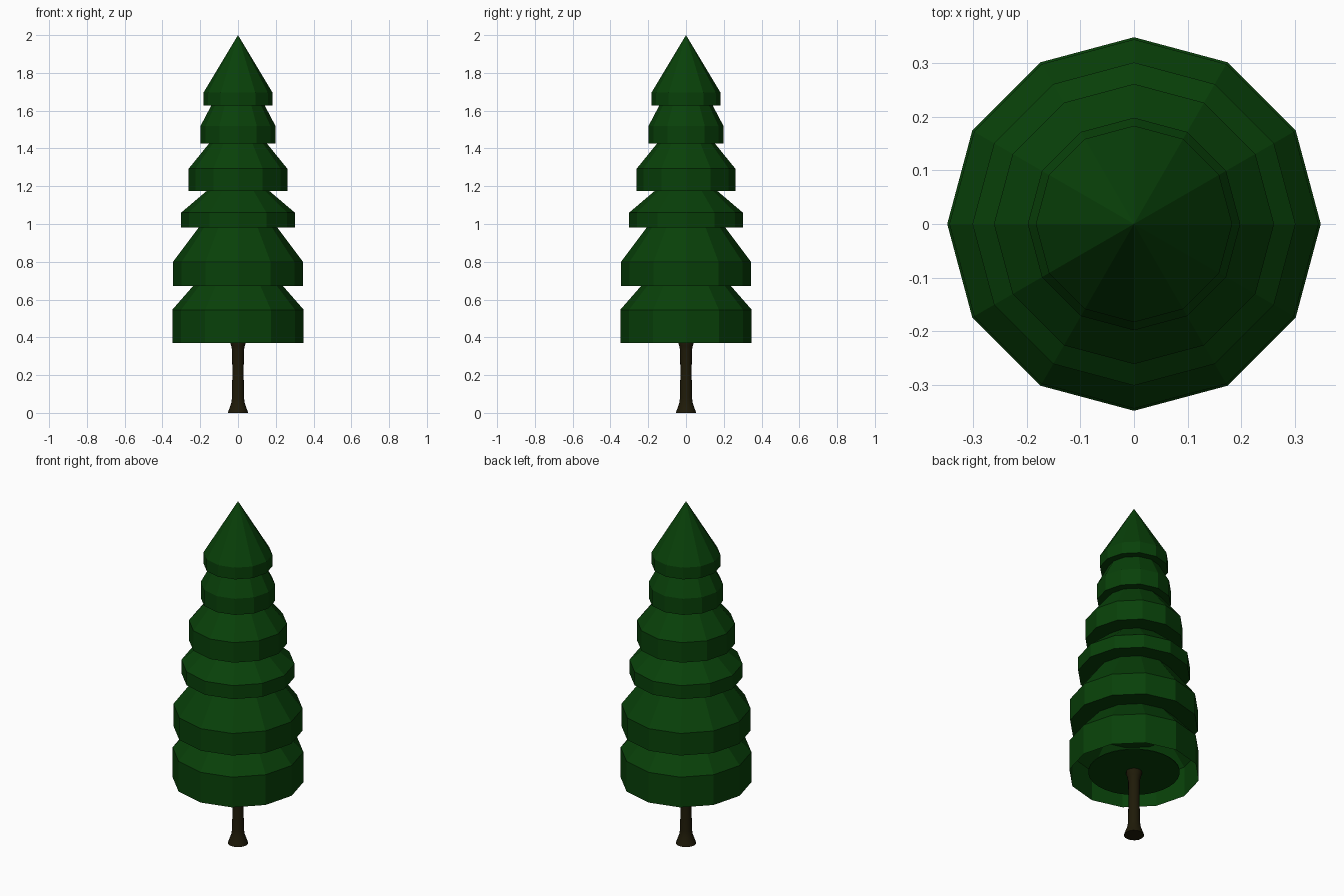
import bpy, bmesh, math

if "Cube" in bpy.data.objects:
    bpy.data.objects.remove(bpy.data.objects["Cube"])


def material(name, rgb):
    m = bpy.data.materials.new(name)
    m.diffuse_color = (*rgb, 1.0)
    m.use_nodes = True
    m.node_tree.nodes["Principled BSDF"].inputs["Base Color"].default_value = m.diffuse_color
    return m


GREEN = material("pine green", (0.0025, 0.052, 0.0027))
BROWN = material("bark brown", (0.0135, 0.0105, 0.0025))


def lathe(name, profile, sides, mat, cap_bottom=True, cap_top=True, smooth=False):
    """Turn a (radius, z) profile around z; radius 0 makes a tip."""
    bm = bmesh.new()
    rings = []
    for r, z in profile:
        if r == 0:
            rings.append([bm.verts.new((0, 0, z))] * sides)
        else:
            rings.append([bm.verts.new((r * math.cos(math.tau * i / sides),
                                        r * math.sin(math.tau * i / sides), z))
                          for i in range(sides)])
    for a, b in zip(rings, rings[1:]):
        for i in range(sides):
            j = (i + 1) % sides
            face = [a[i], a[j], b[j], b[i]]
            bm.faces.new(list(dict.fromkeys(face)))
    if cap_bottom:
        bm.faces.new(rings[0][::-1])
    if cap_top and profile[-1][0] > 0:
        bm.faces.new(rings[-1])
    me = bpy.data.meshes.new(name)
    bm.to_mesh(me)
    bm.free()
    me.materials.append(mat)
    ob = bpy.data.objects.new(name, me)
    bpy.context.collection.objects.link(ob)
    if smooth:
        bpy.ops.object.select_all(action='DESELECT')
        ob.select_set(True)
        bpy.context.view_layer.objects.active = ob
        bpy.ops.object.shade_smooth_by_angle(angle=math.radians(40))
    return ob


# Foliage tiers: skirt radius, bottom z, skirt top z, upper radius, upper z
TIERS = [
    (0.348, 0.369, 0.546, 0.235, 0.675),
    (0.344, 0.671, 0.80, 0.205, 0.985),
    (0.301, 0.981, 1.06, 0.160, 1.18),
    (0.261, 1.176, 1.293, 0.150, 1.43),
    (0.198, 1.426, 1.52, 0.140, 1.63),
    (0.183, 1.627, 1.695, 0.0, 2.0),
]
for n, (r, z0, z1, r2, z2) in enumerate(TIERS):
    # the lowest tier is an open skirt, the others have flat undersides
    lathe(f"foliage_tier_{n + 1}", [(r, z0), (r, z1), (r2, z2)], 12, GREEN,
          cap_bottom=n > 0, cap_top=False)

# Round underside closing the lowest skirt
lathe("foliage_underside", [(0.243, 0.387), (0.243, 0.391)], 32, GREEN)

# Trunk flared at both ends
lathe("trunk", [(0.054, 0), (0.047, 0.02), (0.036, 0.05), (0.032, 0.08),
                (0.030, 0.20), (0.031, 0.33), (0.036, 0.355), (0.042, 0.375),
                (0.042, 0.39)], 16, BROWN, smooth=True)
